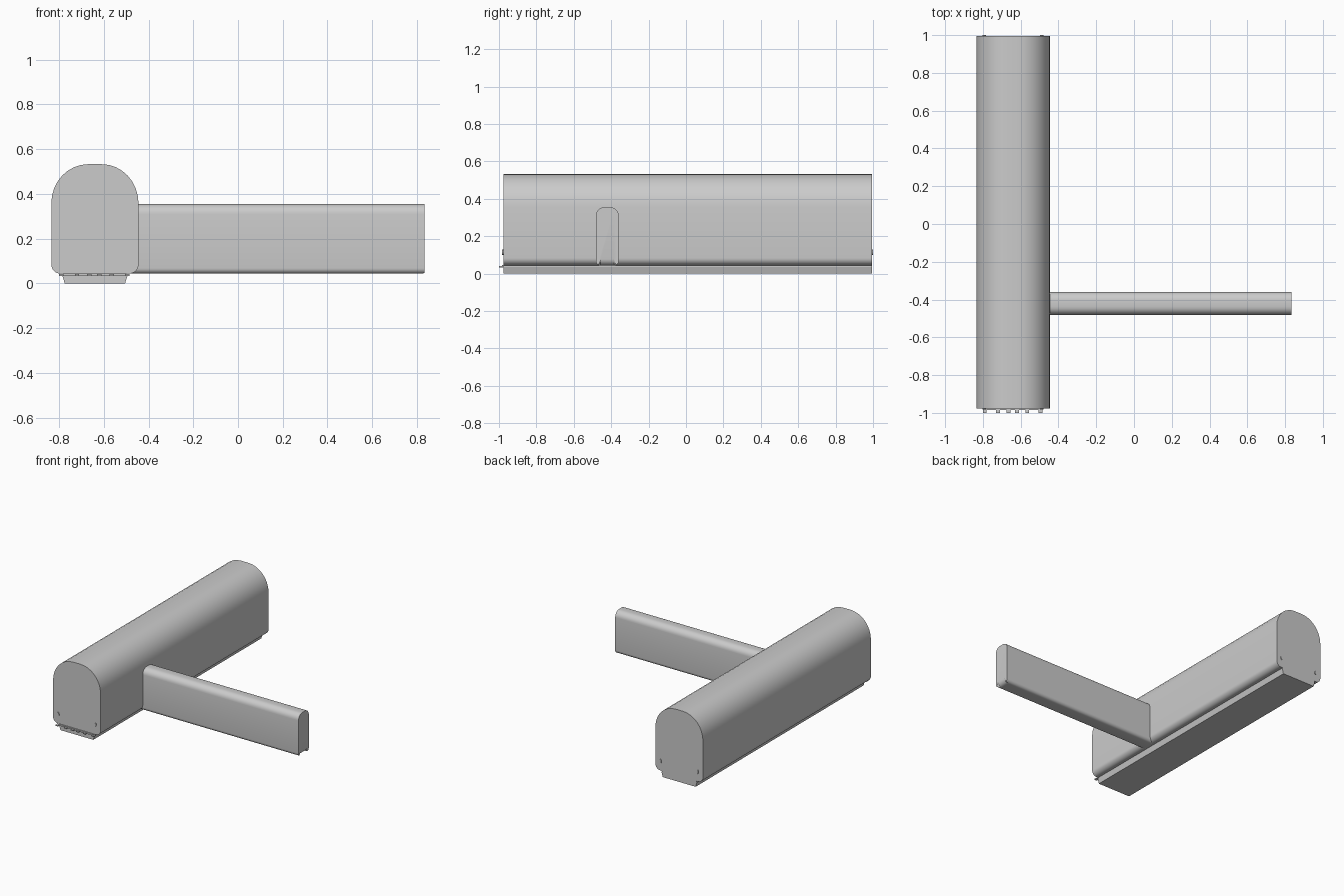
import bpy, bmesh
from math import sin, cos, pi, radians
from mathutils import Vector, Matrix

if "Cube" in bpy.data.objects:
    bpy.data.objects.remove(bpy.data.objects["Cube"])

CX = -0.64            # centre line of the long body
Y0, Y1 = -0.977, 0.994


def finish(bm, name, angle=30):
    bmesh.ops.recalc_face_normals(bm, faces=bm.faces)
    me = bpy.data.meshes.new(name)
    bm.to_mesh(me)
    bm.free()
    ob = bpy.data.objects.new(name, me)
    bpy.context.collection.objects.link(ob)
    bpy.ops.object.select_all(action='DESELECT')
    ob.select_set(True)
    bpy.context.view_layer.objects.active = ob
    bpy.ops.object.shade_smooth_by_angle(angle=radians(angle))
    return ob


def arch_profile(half, z0, z1, bottom_r, top_rx, top_rz, n):
    """Rounded rectangle in (u, z) with separate bottom and top corner radii."""
    right = []
    for i in range(n + 1):
        a = -pi / 2 + pi / 2 * i / n
        right.append((half - bottom_r + bottom_r * cos(a), z0 + bottom_r + bottom_r * sin(a)))
    for i in range(n + 1):
        a = pi / 2 * i / n
        right.append((half - top_rx + top_rx * cos(a), z1 - top_rz + top_rz * sin(a)))
    return right + [(-u, z) for u, z in reversed(right)]


def extrude(points, vec):
    bm = bmesh.new()
    face = bm.faces.new([bm.verts.new(p) for p in points])
    res = bmesh.ops.extrude_face_region(bm, geom=[face], use_keep_orig=True)
    bmesh.ops.translate(bm, vec=vec, verts=[v for v in res['geom'] if isinstance(v, bmesh.types.BMVert)])
    return bm


def box(name, x0, x1, y0, y1, z0, z1):
    pts = [(x0, y0, z0), (x1, y0, z0), (x1, y1, z0), (x0, y1, z0)]
    return finish(extrude(pts, Vector((0, 0, z1 - z0))), name)


# Long arched body
prof = arch_profile(0.195, 0.044, 0.533, 0.04, 0.165, 0.175, 8)
finish(extrude([(CX + u, Y0, z) for u, z in prof], Vector((0, Y1 - Y0, 0))), "main_body")

# Side arm with its lower outer edge rounded
prof = arch_profile(0.061, 0.043, 0.355, 0.025, 0.045, 0.045, 6)
bm = extrude([(-0.48, -0.421 + u, z) for u, z in prof], Vector((1.314, 0, 0)))
edges = [e for e in bm.edges
         if all(v.co.x > 0.8 and v.co.z < 0.044 for v in e.verts)]
bmesh.ops.bevel(bm, geom=edges, offset=0.035, segments=4, profile=0.5, affect='EDGES')
finish(bm, "side_arm")

# Tapered base tray under the body
tray = [(-0.135, 0.0), (0.135, 0.0), (0.146, 0.036), (-0.146, 0.036)]
finish(extrude([(CX + u, Y0, z) for u, z in tray], Vector((0, Y1 - Y0, 0))), "base_tray")
box("tray_flange", CX - 0.142, CX + 0.142, -0.985, Y1, 0.034, 0.045)

# Small tabs along the front of the tray
for x in (-0.79, -0.72, -0.665, -0.62, -0.565, -0.495):
    box("front_tab", x - 0.01, x + 0.01, -1.0, -0.975, 0.034, 0.041)

# Oval screw heads on both ends
for y in (Y0, Y1):
    for side in (-1, 1):
        bm = bmesh.new()
        m = (Matrix.Translation((CX + side * 0.152, y, 0.115))
             @ Matrix.Rotation(radians(side * 15), 4, 'Y')
             @ Matrix.Diagonal((0.55, 1, 1, 1))
             @ Matrix.Rotation(pi / 2, 4, 'X'))
        bmesh.ops.create_cone(bm, cap_ends=True, segments=12, radius1=0.015,
                              radius2=0.015, depth=0.012, matrix=m)
        finish(bm, "screw_head")
